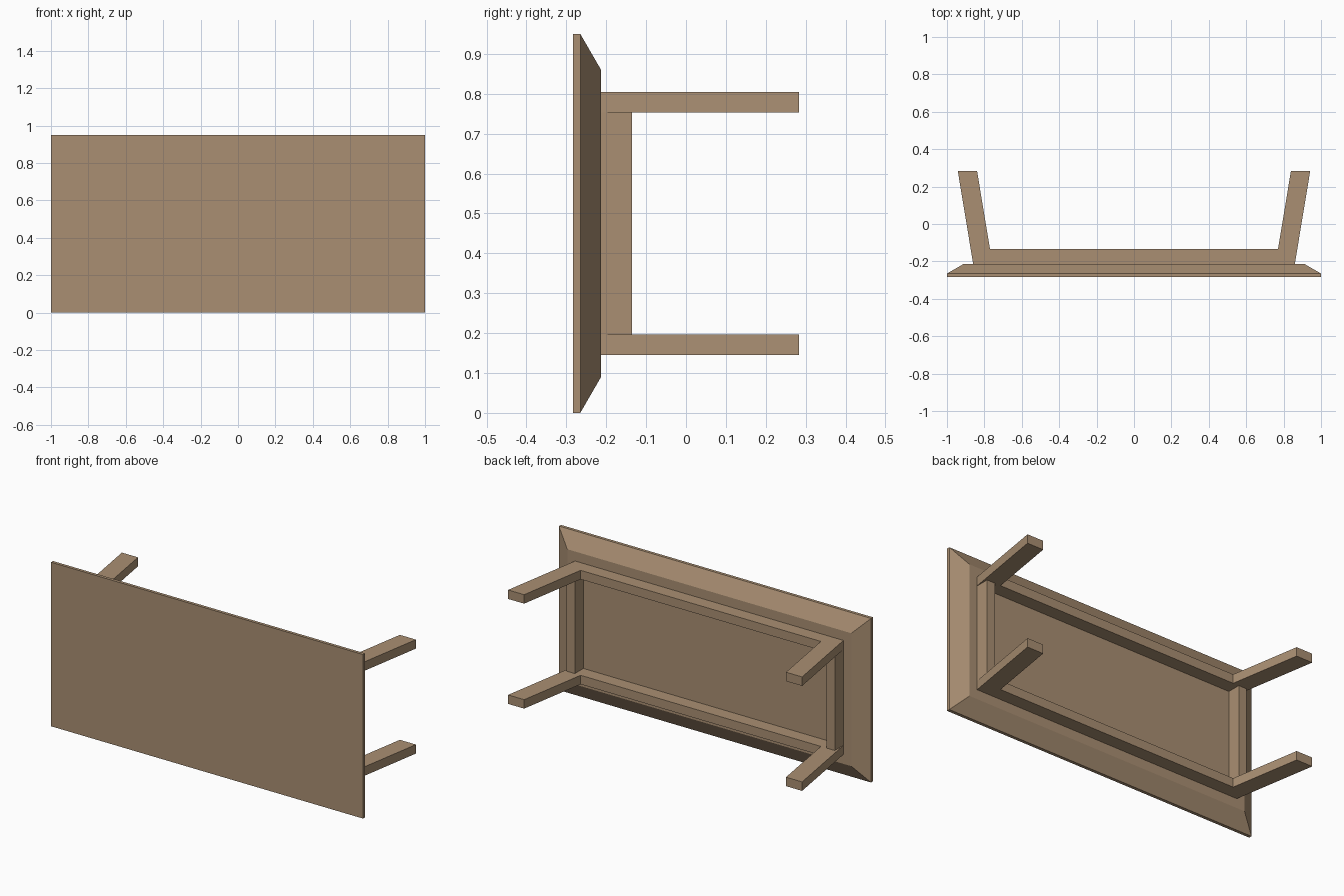
import bpy, bmesh

if "Cube" in bpy.data.objects:
    bpy.data.objects.remove(bpy.data.objects["Cube"])

# Table lying on its long edge: top faces -y, legs point to +y
wood = bpy.data.materials.new("wood")
wood.diffuse_color = (0.40, 0.275, 0.17, 1)
wood.use_nodes = True
wood.node_tree.nodes["Principled BSDF"].inputs["Base Color"].default_value = wood.diffuse_color

MID_Z = 0.475
Y_TOP, Y_EDGE, Y_UNDER, Y_RAIL, Y_FOOT = -0.283, -0.265, -0.213, -0.135, 0.283
LEG_Z0, LEG_Z1 = 0.145, 0.197


def loft(name, rings):
    """Skin a closed solid through matching four-sided rings."""
    bm = bmesh.new()
    loops = [[bm.verts.new(p) for p in ring] for ring in rings]
    for a, b in zip(loops, loops[1:]):
        for i in range(4):
            j = (i + 1) % 4
            bm.faces.new((a[i], a[j], b[j], b[i]))
    bm.faces.new(loops[0])
    bm.faces.new(loops[-1])
    bmesh.ops.recalc_face_normals(bm, faces=bm.faces[:])
    mesh = bpy.data.meshes.new(name)
    bm.to_mesh(mesh)
    bm.free()
    mesh.materials.append(wood)
    obj = bpy.data.objects.new(name, mesh)
    bpy.context.collection.objects.link(obj)
    return obj


def prism(name, outline, z0, z1):
    """Extrude an xy outline from z0 to z1."""
    return loft(name, [[(x, y, z) for x, y in outline] for z in (z0, z1)])


def rect(y, hx, hz):
    return [(sx * hx, y, MID_Z + sz * hz)
            for sx, sz in ((-1, -1), (1, -1), (1, 1), (-1, 1))]


# Tabletop: thin edge, then a chamfer to the underside
loft("tabletop", [rect(Y_TOP, 1, 0.475), rect(Y_EDGE, 1, 0.475),
                  rect(Y_UNDER, 0.91, 0.385)])

levels = {"lower": (LEG_Z0, LEG_Z1),
          "upper": (2 * MID_Z - LEG_Z1, 2 * MID_Z - LEG_Z0)}

for level, (z0, z1) in levels.items():
    # Splayed legs
    for side, s in (("left", -1), ("right", 1)):
        prism(f"{level}_{side}_leg",
              [(s * 0.757, Y_UNDER), (s * 0.86, Y_UNDER),
               (s * 0.942, Y_FOOT), (s * 0.839, Y_FOOT)], z0, z1)
    # Long rails, ends cut to meet the slanted legs
    prism(f"{level}_long_rail",
          [(-0.757, Y_UNDER), (0.757, Y_UNDER),
           (0.77, Y_RAIL), (-0.77, Y_RAIL)], z0, z1)

# End rails between the legs
for side, s in (("left", -1), ("right", 1)):
    prism(f"{side}_end_rail",
          [(s * 0.807, Y_UNDER), (s * 0.859, Y_UNDER),
           (s * 0.859, Y_RAIL), (s * 0.807, Y_RAIL)],
          LEG_Z1, 2 * MID_Z - LEG_Z1)
